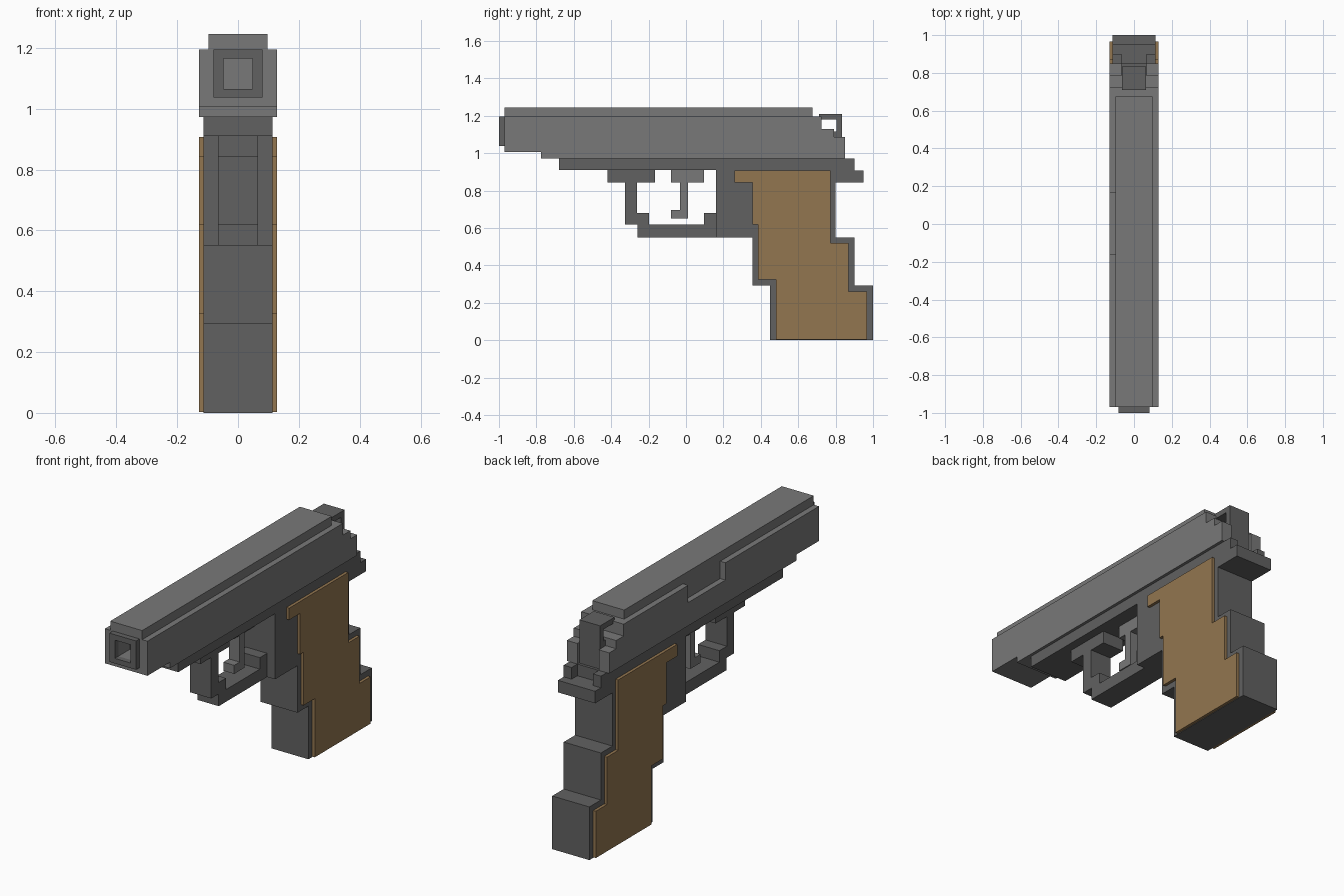
import bpy, bmesh


def material(name, rgb):
    m = bpy.data.materials.new(name)
    m.diffuse_color = (*rgb, 1)
    return m


STEEL = material("light_steel", (0.19, 0.19, 0.19))
DARK = material("dark_steel", (0.12, 0.12, 0.12))
WOOD = material("wood", (0.29, 0.18, 0.08))


def prism(name, profile, x0, x1, mat):
    """Extrude a (y, z) side profile from x0 to x1."""
    bm = bmesh.new()
    face = bm.faces.new([bm.verts.new((x0, y, z)) for y, z in profile])
    ext = bmesh.ops.extrude_face_region(bm, geom=[face])
    verts = [g for g in ext["geom"] if isinstance(g, bmesh.types.BMVert)]
    bmesh.ops.translate(bm, verts=verts, vec=(x1 - x0, 0, 0))
    bmesh.ops.recalc_face_normals(bm, faces=bm.faces[:])
    me = bpy.data.meshes.new(name)
    bm.to_mesh(me)
    bm.free()
    ob = bpy.data.objects.new(name, me)
    bpy.context.collection.objects.link(ob)
    me.materials.append(mat)
    return ob


def box(name, x, y, z, mat):
    rect = [(y[0], z[0]), (y[1], z[0]), (y[1], z[1]), (y[0], z[1])]
    return prism(name, rect, x[0], x[1], mat)


def cut(ob, x, y, z):
    """Subtract a box from an object and discard the cutter."""
    cutter = box("cutter", x, y, z, ob.data.materials[0])
    cutter.hide_render = True
    mod = ob.modifiers.new("cut", "BOOLEAN")
    mod.operation = "DIFFERENCE"
    mod.solver = "EXACT"
    mod.object = cutter
    bpy.context.view_layer.objects.active = ob
    bpy.ops.object.modifier_apply(modifier=mod.name)
    bpy.data.objects.remove(cutter)


# Slide: stepped underside at the front and stepped rear
slide = prism("slide", [
    (-0.97, 1.005), (-0.775, 1.005), (-0.775, 0.972), (0.85, 0.972),
    (0.85, 1.085), (0.79, 1.085), (0.79, 1.13), (0.725, 1.13),
    (0.725, 1.195), (-0.97, 1.195)], -0.129, 0.129, STEEL)
cut(slide, (-0.2, -0.097), (-0.158, 0.165), (1.10, 1.3))    # ejection port
cut(slide, (-0.048, 0.048), (-1.1, -0.87), (1.065, 1.165))  # bore
cut(slide, (-0.065, 0.065), (0.79, 0.9), (0.9, 1.2))        # hammer slot

# Raised top rail
box("top_rail", (-0.097, 0.097), (-0.97, 0.675), (1.195, 1.245), STEEL)

# Muzzle ring
muzzle = box("muzzle", (-0.081, 0.081), (-1.0, -0.97), (1.037, 1.195), DARK)
cut(muzzle, (-0.048, 0.048), (-1.1, -0.9), (1.065, 1.165))

# Hammer: hooked over the rear of the slide
prism("hammer", [
    (0.79, 0.972), (0.835, 0.972), (0.835, 1.21), (0.71, 1.21),
    (0.71, 1.18), (0.805, 1.18), (0.805, 1.115), (0.79, 1.115)],
    -0.063, 0.063, DARK)

# Frame and grip core in one stepped profile
frame = prism("frame_and_grip", [
    (-0.68, 0.91), (0.16, 0.91), (0.16, 0.55), (0.355, 0.55),
    (0.355, 0.292), (0.45, 0.292), (0.45, 0), (1.0, 0), (1.0, 0.292),
    (0.90, 0.292), (0.90, 0.55), (0.80, 0.55), (0.80, 0.842),
    (0.95, 0.842), (0.95, 0.908), (0.90, 0.908), (0.90, 0.972),
    (-0.68, 0.972)], -0.113, 0.113, DARK)
cut(frame, (-0.065, 0.065), (0.85, 0.93), (0.908, 1.1))     # gap between ears

# Trigger guard
prism("trigger_guard", [
    (-0.42, 0.91), (-0.42, 0.842), (-0.325, 0.842), (-0.325, 0.617),
    (-0.26, 0.617), (-0.26, 0.55), (0.16, 0.55), (0.16, 0.68),
    (0.097, 0.68), (0.097, 0.617), (-0.197, 0.617), (-0.197, 0.68),
    (-0.262, 0.68), (-0.262, 0.842), (-0.165, 0.842), (-0.165, 0.91)],
    -0.065, 0.065, DARK)

# Trigger
prism("trigger", [
    (-0.08, 0.91), (-0.08, 0.842), (-0.033, 0.842), (-0.033, 0.697),
    (-0.08, 0.697), (-0.08, 0.65), (0.01, 0.65), (0.01, 0.842),
    (0.097, 0.842), (0.097, 0.91)], -0.033, 0.033, STEEL)

# Wooden grip panels, one per side
panel = [
    (0.26, 0.907), (0.26, 0.842), (0.355, 0.842), (0.355, 0.617),
    (0.385, 0.617), (0.385, 0.325), (0.482, 0.325), (0.482, 0.003),
    (0.967, 0.003), (0.967, 0.26), (0.87, 0.26), (0.87, 0.52),
    (0.773, 0.52), (0.773, 0.907)]
for side, s in (("right", 1), ("left", -1)):
    prism("grip_panel_" + side, panel, s * 0.112, s * 0.129, WOOD)
